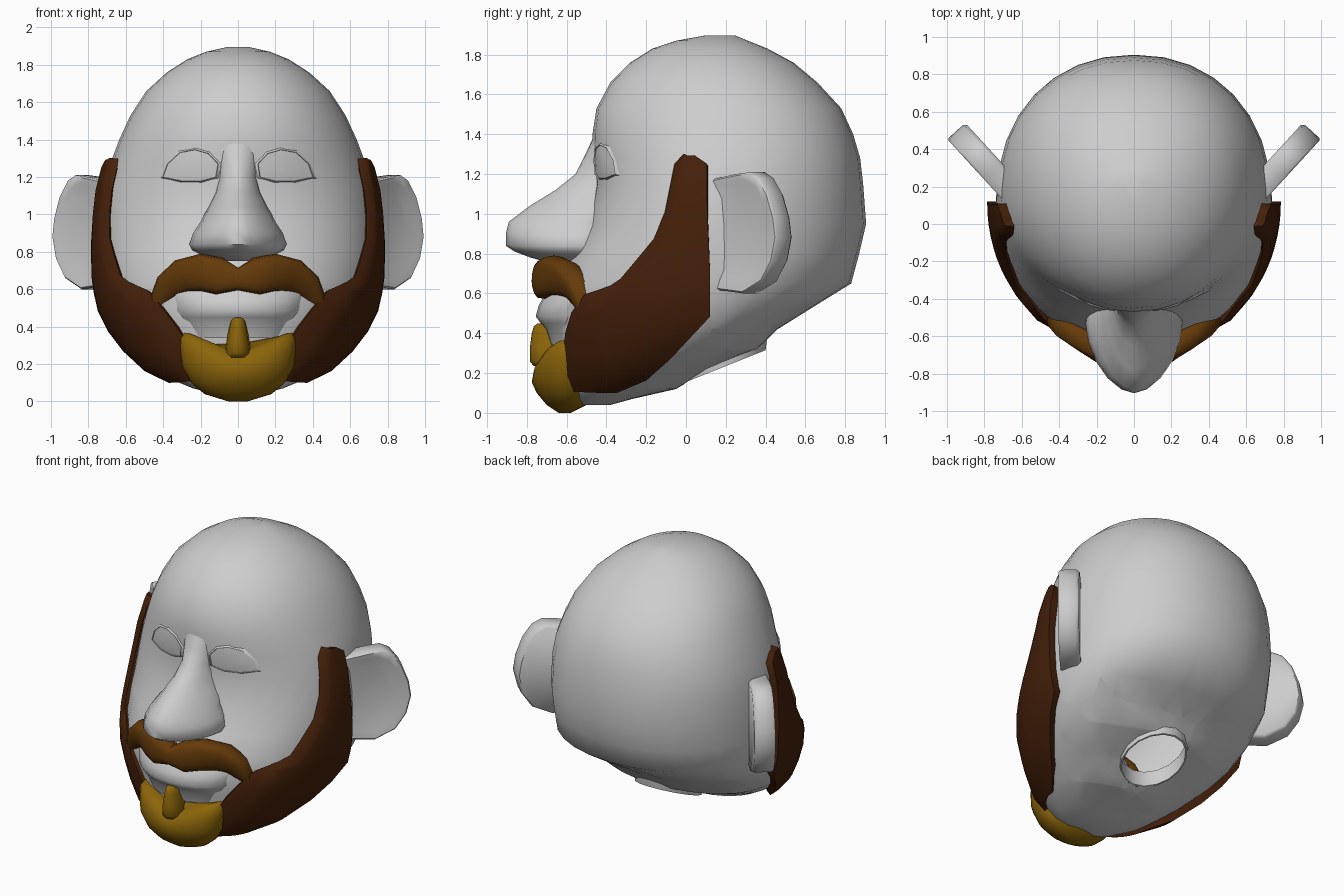
import bpy, bmesh, math
from mathutils import Vector

cube = bpy.data.objects.get("Cube")
if cube:
    bpy.data.objects.remove(cube, do_unlink=True)


def material(name, rgb):
    m = bpy.data.materials.new(name)
    m.use_nodes = True
    m.diffuse_color = (*rgb, 1)
    m.node_tree.nodes["Principled BSDF"].inputs["Base Color"].default_value = (*rgb, 1)
    return m


SKIN = material("pale_grey", (0.61, 0.61, 0.61))
DARK = material("dark_brown", (0.06, 0.0145, 0.003))
BROWN = material("mid_brown", (0.132, 0.043, 0.003))
GOLD = material("golden_brown", (0.262, 0.13, 0.003))
made = []


def finish(name, bm, mat, mirror=False, thickness=0):
    mesh = bpy.data.meshes.new(name)
    bm.to_mesh(mesh)
    bm.free()
    mesh.materials.append(mat)
    ob = bpy.data.objects.new(name, mesh)
    bpy.context.collection.objects.link(ob)
    if thickness:
        mod = ob.modifiers.new("thickness", 'SOLIDIFY')
        mod.thickness, mod.offset = thickness, 0
    if mirror:
        ob.modifiers.new("mirror", 'MIRROR').use_mirror_merge = False
    made.append(ob)


def skin_rings(rings, cap=True):
    """Bridge a list of equal closed rings into a mesh."""
    bm = bmesh.new()
    rows = [[bm.verts.new(p) for p in r] for r in rings]
    n = len(rows[0])
    for a, b in zip(rows, rows[1:]):
        for i in range(n):
            j = (i + 1) % n
            bm.faces.new((a[i], a[j], b[j], b[i]))
    if cap:
        bm.faces.new(rows[0][::-1])
        bm.faces.new(rows[-1])
    bmesh.ops.recalc_face_normals(bm, faces=bm.faces)
    return bm


def loft(name, rings, mat, mirror=False):
    finish(name, skin_rings(rings), mat, mirror)


NF, NB = 2.05, 2.15  # squareness of the front and back halves


def ring_point(t, z, f, b, w, c, nf=NF, nb=NB):
    """Point on a horizontal oval: t = 0 is the front, pi the back."""
    s, k = math.sin(t), math.cos(t)
    n = nf if k > 0 else nb
    x = math.copysign(abs(s) ** (2 / n), s) * w
    d = abs(k) ** (2 / n)
    return Vector((x, c - d * (c - f) if k > 0 else c + d * (b - c), z))


def ring(row, seg=32, **kw):
    return [ring_point(2 * math.pi * i / seg, *row, **kw) for i in range(seg)]


# Head: height, front, back, half width, depth of the widest point
HEAD = [
    (0.04, -0.56, -0.38, 0.12, -0.47), (0.07, -0.6, -0.27, 0.24, -0.42),
    (0.12, -0.62, -0.05, 0.36, -0.33), (0.22, -0.64, 0.12, 0.5, -0.2),
    (0.32, -0.65, 0.36, 0.6, -0.08), (0.42, -0.67, 0.46, 0.67, 0.03),
    (0.52, -0.68, 0.62, 0.715, 0.08), (0.65, -0.65, 0.83, 0.735, 0.1),
    (0.8, -0.57, 0.87, 0.74, 0.11), (0.95, -0.49, 0.905, 0.735, 0.13),
    (1.15, -0.455, 0.89, 0.715, 0.17), (1.28, -0.465, 0.875, 0.68, 0.2),
    (1.4, -0.47, 0.84, 0.635, 0.2), (1.53, -0.45, 0.78, 0.575, 0.2),
    (1.66, -0.38, 0.66, 0.49, 0.17), (1.76, -0.28, 0.54, 0.38, 0.15),
    (1.83, -0.17, 0.41, 0.27, 0.14), (1.87, -0.05, 0.31, 0.17, 0.14),
    (1.895, 0.09, 0.25, 0.06, 0.17),
]
bm = skin_rings([ring(r) for r in HEAD])

# Cut a round neck opening into the underside
NECK_Y, NECK_R, SIDES = 0.19, 0.2, 16


def under(f):
    c = f.calc_center_median()
    return c.z < 0.5 and c.y > -0.3


for i in range(SIDES):
    a = math.tau * i / SIDES
    out = Vector((math.cos(a), math.sin(a), 0))
    low = [f for f in bm.faces if under(f)]
    parts = set(low) | {e for f in low for e in f.edges} | {v for f in low for v in f.verts}
    bmesh.ops.bisect_plane(bm, geom=list(parts), plane_no=out,
                           plane_co=Vector((0, NECK_Y, 0)) + out * NECK_R)
hole = [f for f in bm.faces if under(f)
        and (f.calc_center_median().xy - Vector((0, NECK_Y))).length < NECK_R]
bmesh.ops.delete(bm, geom=hole, context='FACES')
finish("head", bm, SKIN)


# Neck: short tilted open collar around the opening
def neck_ring(r, lift):
    pts = []
    for i in range(SIDES):
        a = math.tau * i / SIDES
        y = NECK_Y + r * math.sin(a)
        pts.append((r * math.cos(a), y, 0.155 + 0.4 * y + lift))
    return pts


finish("neck_collar", skin_rings([neck_ring(0.225, 0.12), neck_ring(0.21, 0), neck_ring(0.2, 0),
                                  neck_ring(0.2, 0.1)], cap=False), SKIN)


def head_row(z):
    for a, b in zip(HEAD, HEAD[1:]):
        if z <= b[0]:
            k = (z - a[0]) / (b[0] - a[0])
            return [p + (q - p) * k for p, q in zip(a, b)]


def skin_at_y(y, z):
    """Head surface on the +x side at a given depth and height."""
    z, f, b, w, c = head_row(z)
    u, n = ((c - y) / (c - f), NF) if y < c else ((y - c) / (b - c), NB)
    return Vector((w * max(0, 1 - min(u, 1) ** n) ** (1 / n), y, z))


def skin_at_x(x, z, lift):
    """Front head surface at a given width and height."""
    z, f, b, w, c = head_row(z)
    return Vector((x, c - (c - f) * (1 - (abs(x) / w) ** NF) ** (1 / NF) - lift, z))


# Nose: height, half width, tip; the nostrils sit further forward
NOSE = [(1.42, 0.11, -0.45), (1.3, 0.1, -0.505), (1.2, 0.1, -0.555),
        (1.12, 0.12, -0.655), (1.04, 0.16, -0.785), (0.96, 0.2, -0.89),
        (0.9, 0.24, -0.905), (0.84, 0.26, -0.905), (0.81, 0.245, -0.86),
        (0.78, 0.19, -0.78), (0.75, 0.1, -0.67)]
loft("nose", [ring((z, f, -0.33, w, -0.42 if z > 1 else -0.53), 20, nf=1.75)
              for z, w, f in NOSE], SKIN)

# Lips
LIPS = [(0.34, 0.28, -0.68), (0.42, 0.32, -0.705), (0.45, 0.335, -0.73),
        (0.485, 0.355, -0.755), (0.54, 0.365, -0.74), (0.575, 0.37, -0.72),
        (0.62, 0.35, -0.69)]
loft("lips", [ring((z, f, -0.4, w, -0.49), 24) for z, w, f in LIPS], SKIN)

# Eyes: fine lid around a slightly sunken eyeball
EYE = [(0.12, 1.2), (0.108, 1.27), (0.16, 1.325), (0.23, 1.345), (0.31, 1.33),
       (0.375, 1.27), (0.4, 1.2), (0.3, 1.18), (0.2, 1.18)]
loft("eyes", [[skin_at_x(0.255 + (x - 0.255) * s, 1.25 + (z - 1.25) * s, d) for x, z in EYE]
              for s, d in ((1.15, -0.006), (1.02, 0.008), (1, 0.002), (0.6, 0.005), (0.1, 0.005))],
     SKIN, mirror=True)

# Ears: slabs swept outward and back, with a shallow hollow front
EAR = [(-0.1, 1.16), (0.15, 1.2), (0.25, 1.21), (0.31, 1.18), (0.37, 1.1), (0.415, 0.98),
       (0.43, 0.88), (0.4, 0.76), (0.33, 0.66), (0.2, 0.6), (-0.1, 0.63)]


def ear_point(s, z, d, k):
    s, z = 0.15 + (s - 0.15) * k, 0.9 + (z - 0.9) * k
    return (0.66 + 0.675 * s + 0.737 * d, 0.18 + 0.737 * s - 0.675 * d, z)


loft("ears", [[ear_point(s, z, d, k) for s, z in EAR]
              for d, k in ((-0.065, 0.95), (-0.045, 1), (0.055, 1), (0.065, 0.97),
                           (0.06, 0.84), (0.045, 0.65))], SKIN, mirror=True)

# Beard: thick patch following the cheek and jaw (height, front edge, back edge)
BEARD = [(1.28, 0.01, 0.05), (1.24, -0.03, 0.11), (1.12, -0.055, 0.11), (1.0, -0.08, 0.11),
         (0.86, -0.14, 0.115), (0.73, -0.25, 0.12), (0.66, -0.31, 0.12), (0.61, -0.37, 0.12),
         (0.585, -0.49, 0.12), (0.5, -0.555, 0.12), (0.4, -0.585, 0.02),
         (0.3, -0.595, -0.08), (0.2, -0.595, -0.2), (0.12, -0.565, -0.35)]
COLS = 9
bm = bmesh.new()
grid = []
for z, y0, y1 in BEARD:
    row = []
    for i in range(COLS + 1):
        y = y0 + (y1 - y0) * i / COLS
        p = skin_at_y(y, z)
        along = skin_at_y(y + 0.02, z) - skin_at_y(y - 0.02, z)
        up = skin_at_y(y, z + 0.02) - skin_at_y(y, z - 0.02)
        normal = along.cross(up).normalized()
        # the front and lower edges sink towards the skin
        lift = -0.012 if i == 0 or z < 0.15 else 0.012
        row.append(bm.verts.new(p + normal * lift))
    grid.append(row)
for a, b in zip(grid, grid[1:]):
    for i in range(COLS):
        bm.faces.new((a[i], b[i], b[i + 1], a[i + 1]))
bm.normal_update()
if sum(f.normal.x for f in bm.faces) < 0:
    bmesh.ops.reverse_faces(bm, faces=bm.faces)
finish("beard", bm, DARK, mirror=True, thickness=0.07)

# Moustache: path points with half height and half depth, swept from side to side
HALF = [(0.1, -0.7, 0.67, 0.1, 0.075), (0.2, -0.665, 0.69, 0.1, 0.075),
        (0.3, -0.595, 0.67, 0.092, 0.075), (0.375, -0.54, 0.615, 0.075, 0.07),
        (0.42, -0.505, 0.545, 0.05, 0.06), (0.435, -0.495, 0.505, 0.025, 0.045)]
path = [(-p[0], *p[1:]) for p in HALF[::-1]] + [(0, -0.705, 0.655, 0.06, 0.07)] + HALF
rings = []
for i, (x, y, z, h, d) in enumerate(path):
    p, q = path[max(i - 1, 0)], path[min(i + 1, len(path) - 1)]
    side = Vector((p[2] - q[2], 0, q[0] - p[0])).normalized()
    section = []
    for k in range(16):
        s, c = math.sin(math.tau * k / 16), math.cos(math.tau * k / 16)
        depth = -d * math.copysign(abs(s) ** 0.5, s)
        section.append(Vector((x, y + depth, z)) + side * h * c)
    rings.append(section)
loft("moustache", rings, BROWN)

# Goatee: rounded chin piece whose upper edge dips in the middle
GOATEE = [(0, 0.05, -0.64, -0.58), (0.04, 0.18, -0.7, -0.5), (0.1, 0.25, -0.75, -0.47),
          (0.19, 0.3, -0.775, -0.5), (0.28, 0.31, -0.765, -0.51), (0.34, 0.31, -0.73, -0.52),
          (0.365, 0.29, -0.68, -0.54)]
rings = [ring((z, f, b, w, -0.59), 24) for z, w, f, b in GOATEE]
for r in rings:
    for p in r:
        p.z -= max(0, p.z - 0.1) * 0.4 * max(0, 1 - abs(p.x) / 0.26)
loft("goatee", rings, GOLD)

# Small tuft below the lip
TUFT = [(0.235, 0.06, -0.765), (0.26, 0.069, -0.785), (0.32, 0.062, -0.785),
        (0.4, 0.048, -0.775), (0.435, 0.04, -0.765), (0.45, 0.022, -0.745)]
loft("lip_tuft", [ring((z, f, -0.62, w, -0.68), 12) for z, w, f in TUFT], GOLD)

# Bake modifiers, then smooth while keeping hard edges
bpy.ops.object.select_all(action='DESELECT')
for ob in made:
    ob.select_set(True)
bpy.context.view_layer.objects.active = made[0]
bpy.ops.object.convert(target='MESH')
bpy.ops.object.shade_smooth_by_angle(angle=math.radians(55))
